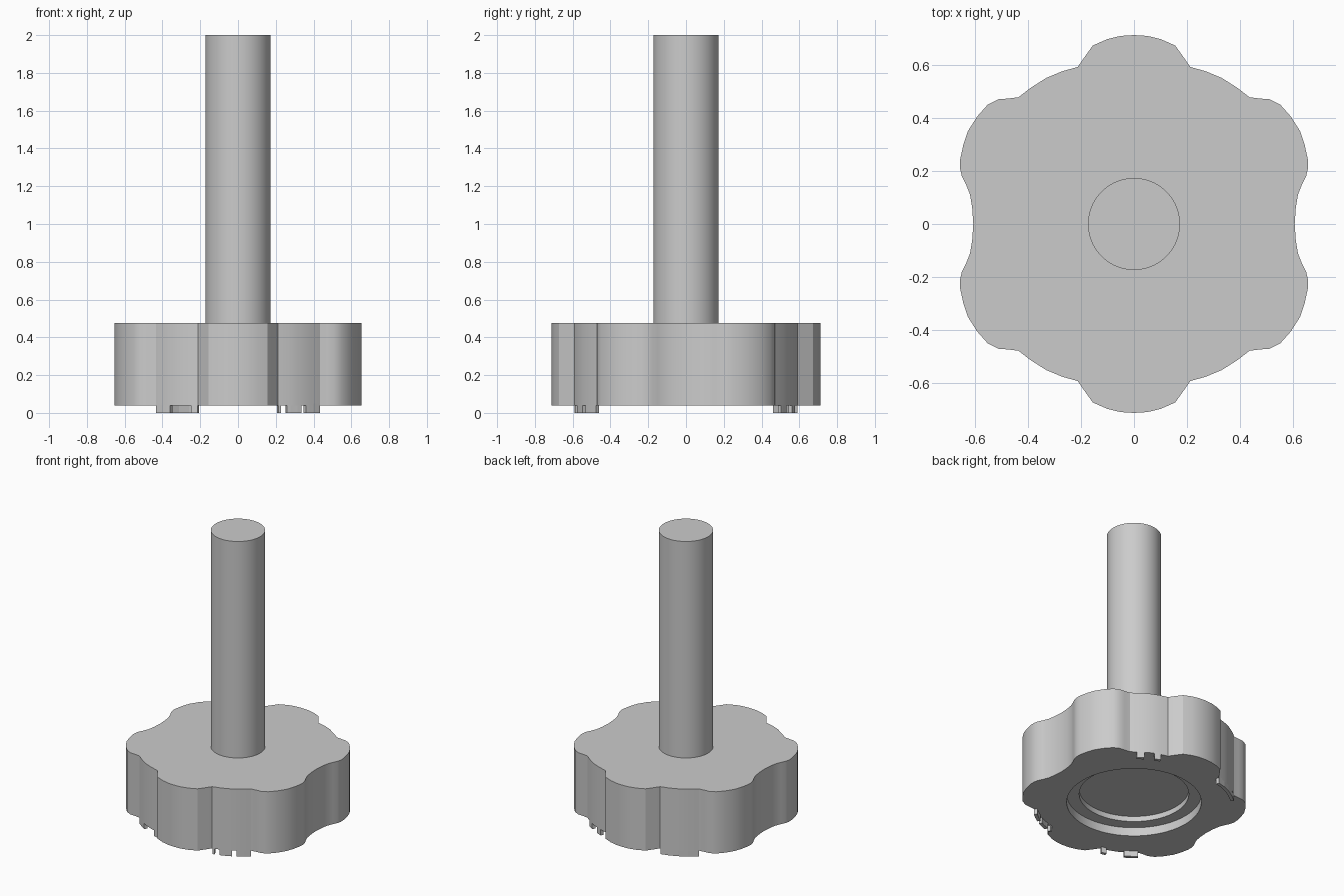
import bpy, bmesh, math

if "Cube" in bpy.data.objects:
    bpy.data.objects.remove(bpy.data.objects["Cube"])

grey = bpy.data.materials.new("light grey")
grey.diffuse_color = (0.6, 0.6, 0.6, 1)
grey.use_nodes = True
grey.node_tree.nodes["Principled BSDF"].inputs["Base Color"].default_value = grey.diffuse_color


def prism(name, outline, z0, z1):
    """Closed outline extruded from z0 to z1."""
    bm = bmesh.new()
    base = bm.faces.new([bm.verts.new((x, y, z0)) for x, y in outline])
    top = bmesh.ops.extrude_face_region(bm, geom=[base])["geom"]
    bmesh.ops.translate(bm, vec=(0, 0, z1 - z0),
                        verts=[v for v in top if isinstance(v, bmesh.types.BMVert)])
    bmesh.ops.recalc_face_normals(bm, faces=bm.faces)
    mesh = bpy.data.meshes.new(name)
    bm.to_mesh(mesh)
    bm.free()
    obj = bpy.data.objects.new(name, mesh)
    bpy.context.collection.objects.link(obj)
    mesh.materials.append(grey)
    return obj


def circle(r, n=96):
    return [(r * math.cos(2 * math.pi * i / n), r * math.sin(2 * math.pi * i / n))
            for i in range(n)]


def smooth(obj):
    bpy.ops.object.select_all(action='DESELECT')
    obj.select_set(True)
    bpy.context.view_layer.objects.active = obj
    bpy.ops.object.shade_smooth_by_angle(angle=math.radians(25))


# Grip outline: one quarter, mirrored across both axes
quarter = [(.605, 0), (.609, .06), (.617, .11), (.633, .15), (.648, .18), (.655, .21),
           (.654, .245), (.642, .30), (.625, .35), (.59, .405), (.55, .45), (.51, .47),
           (.475, .472), (.435, .477), (.39, .512), (.33, .55), (.27, .575), (.212, .591),
           (.185, .63), (.155, .672), (.10, .696), (.05, .708), (0, .711)]
half = quarter + [(-x, y) for x, y in quarter[-2::-1]]
outline = half + [(x, -y) for x, y in half[-2:0:-1]]
grip = prism("lobed_grip", outline, 0.04, 0.475)

# Stepped round recess under the grip
for name, r, depth in (("wide_recess_cutter", .43, .10), ("deep_recess_cutter", .35, .137)):
    cutter = prism(name, circle(r), -0.1, depth)
    cutter.hide_render = True
    cutter.hide_viewport = True
    mod = grip.modifiers.new(name, 'BOOLEAN')
    mod.operation = 'DIFFERENCE'
    mod.solver = 'EXACT'
    mod.object = cutter
# Bake the recess so that edge smoothing follows the cut shape
bpy.context.view_layer.update()
baked = bpy.data.meshes.new_from_object(
    grip.evaluated_get(bpy.context.evaluated_depsgraph_get()))
grip.modifiers.clear()
grip.data = baked
smooth(grip)

# Shaft
smooth(prism("shaft", circle(.173), 0.47, 2.0))

# Thin feet below the four slanted valleys, as spans along x
valley = quarter[13:18]


def valley_y(x):
    for (xa, ya), (xb, yb) in zip(valley, valley[1:]):
        if xb <= x <= xa:
            return ya + (yb - ya) * (xa - x) / (xa - xb)
    return valley[0][1] if x > valley[0][0] else valley[-1][1]


feet = [(-1, 1, .215, .435), (-1, -1, .36, .435), (-1, -1, .215, .25),
        (1, -1, .215, .228), (1, -1, .26, .335), (1, -1, .36, .435),
        (1, 1, .26, .30), (1, 1, .36, .40)]
for i, (sx, sy, a, b) in enumerate(feet):
    xs = [a + (b - a) * k / 4 for k in range(5)]
    outer = [(sx * x, sy * valley_y(x)) for x in xs]
    inner = [(x * .965, y * .965) for x, y in reversed(outer)]
    prism(f"foot_{i + 1}", outer + inner, 0.0, 0.05)
